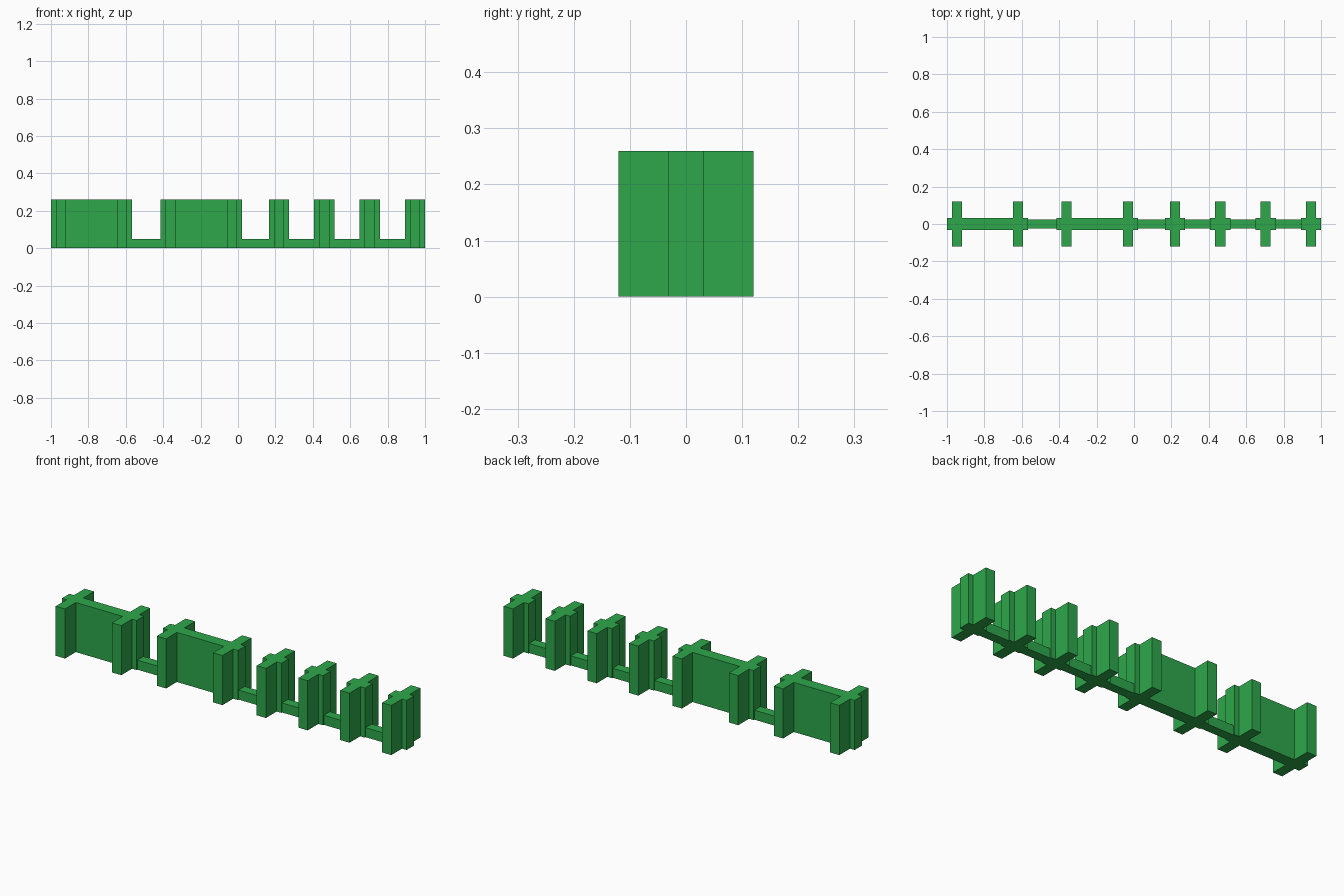
import bpy
import bmesh

if "Cube" in bpy.data.objects:
    bpy.data.objects.remove(bpy.data.objects["Cube"])

HEIGHT, BAR_HEIGHT = 0.26, 0.05
WALL_Y, FIN_Y, BAR_Y = 0.031, 0.12, 0.025   # half widths
FIN_X, END = 0.027, 0.054                   # fin half thickness, wall overhang past fin centre

green = bpy.data.materials.new("green")
green.diffuse_color = (0.027, 0.39, 0.07, 1)
green.use_nodes = True
green.node_tree.nodes["Principled BSDF"].inputs["Base Color"].default_value = green.diffuse_color


def extrude_outline(name, outline, height):
    """Solid prism standing on z = 0 from a counter-clockwise outline."""
    bm = bmesh.new()
    face = bm.faces.new([bm.verts.new((x, y, 0)) for x, y in outline])
    top = bmesh.ops.extrude_face_region(bm, geom=[face])["geom"]
    bmesh.ops.translate(bm, vec=(0, 0, height),
                        verts=[v for v in top if isinstance(v, bmesh.types.BMVert)])
    bmesh.ops.recalc_face_normals(bm, faces=bm.faces)
    mesh = bpy.data.meshes.new(name)
    bm.to_mesh(mesh)
    bm.free()
    mesh.materials.append(green)
    obj = bpy.data.objects.new(name, mesh)
    bpy.context.collection.objects.link(obj)


def wall_outline(fins):
    """Straight wall with a cross fin at each given x."""
    front = [(fins[0] - END, -WALL_Y)]
    for x in fins:
        front += [(x - FIN_X, -WALL_Y), (x - FIN_X, -FIN_Y),
                  (x + FIN_X, -FIN_Y), (x + FIN_X, -WALL_Y)]
    front.append((fins[-1] + END, -WALL_Y))
    return front + [(x, -y) for x, y in reversed(front)]


# Two long walls with two fins each, then four short cross posts
groups = [(-0.946, -0.62), (-0.36, -0.033), (0.219,), (0.461,), (0.704,), (0.946,)]
for i, fins in enumerate(groups):
    kind = "long_wall" if len(fins) > 1 else "cross_post"
    extrude_outline(f"{kind}_{i + 1}", wall_outline(fins), HEIGHT)

# Low bars joining neighbouring walls
for i, (a, b) in enumerate(zip(groups, groups[1:])):
    x0, x1 = a[-1] + END, b[0] - END
    extrude_outline(f"low_bar_{i + 1}",
                    [(x0, -BAR_Y), (x1, -BAR_Y), (x1, BAR_Y), (x0, BAR_Y)], BAR_HEIGHT)
